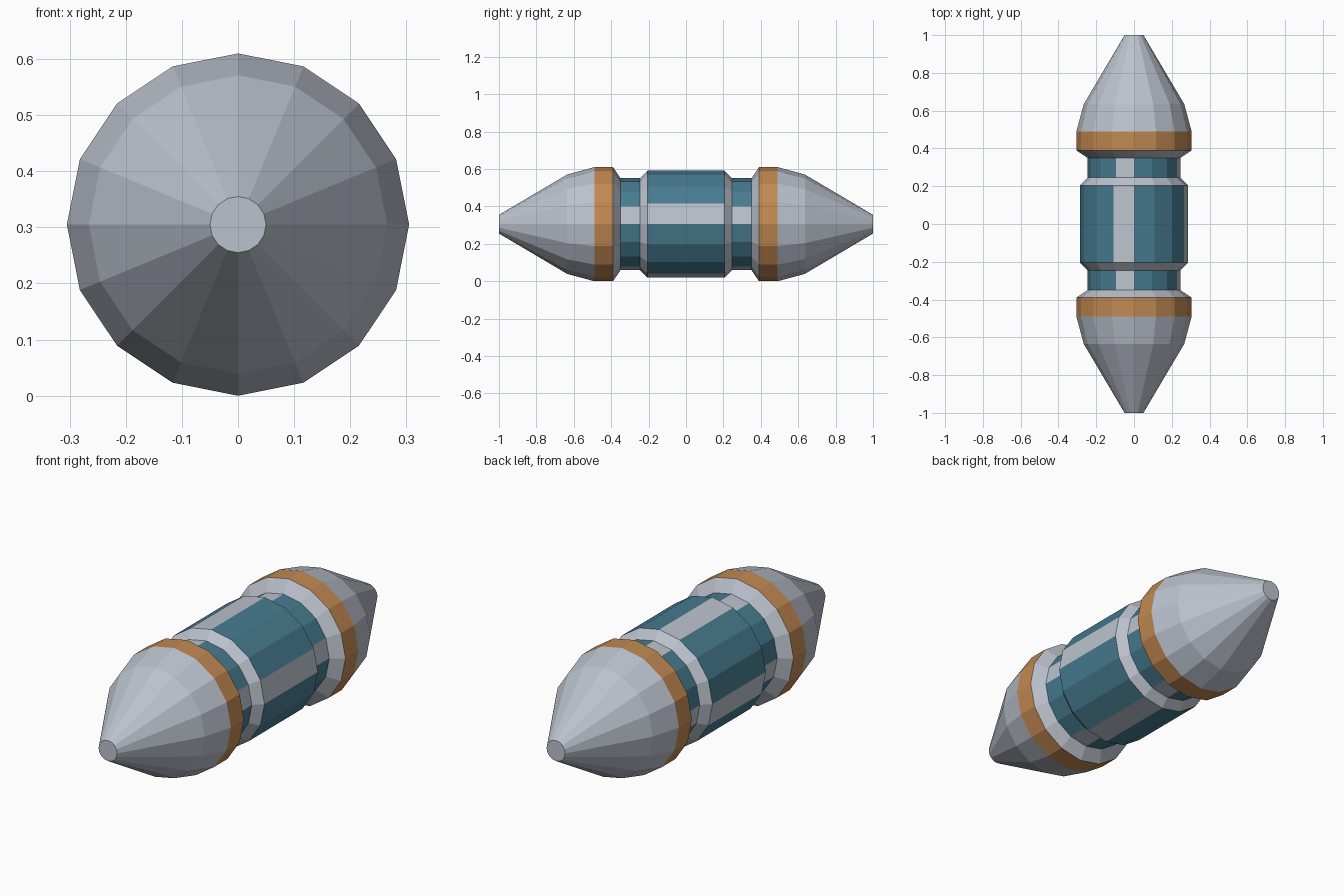
import bpy, bmesh, math

if "Cube" in bpy.data.objects:
    bpy.data.objects.remove(bpy.data.objects["Cube"])

SIDES = 16
RADIUS = 0.305


def material(name, color):
    m = bpy.data.materials.new(name)
    m.diffuse_color = (*color, 1)
    m.use_nodes = True
    m.node_tree.nodes["Principled BSDF"].inputs["Base Color"].default_value = m.diffuse_color
    return m


GREY = material("light grey", (0.50, 0.54, 0.61))
TEAL = material("teal", (0.062, 0.20, 0.28))
ORANGE = material("orange", (0.54, 0.25, 0.085))


def lathe(name, profile, mats, cap=False, striped=False):
    """Spin (y, radius) points about the y axis; a striped part has every fourth side in its second material."""
    bm = bmesh.new()
    rings = []
    for y, r in profile:
        angles = [2 * math.pi * i / SIDES for i in range(SIDES)]
        rings.append([bm.verts.new((r * math.cos(a), y, RADIUS + r * math.sin(a))) for a in angles])
    for a, b in zip(rings, rings[1:]):
        for i in range(SIDES):
            j = (i + 1) % SIDES
            f = bm.faces.new((a[i], b[i], b[j], a[j]))
            f.material_index = 1 if striped and i % 4 == 0 else 0
            f.normal_update()
            c = f.calc_center_median()
            if f.normal.x * c.x + f.normal.z * (c.z - RADIUS) < 0:
                f.normal_flip()
    if cap:
        f = bm.faces.new(rings[-1])
        f.normal_update()
        if f.normal.y * profile[-1][0] < 0:
            f.normal_flip()
    mesh = bpy.data.meshes.new(name)
    bm.to_mesh(mesh)
    bm.free()
    for m in mats:
        mesh.materials.append(m)
    obj = bpy.data.objects.new(name, mesh)
    bpy.context.collection.objects.link(obj)


# Central barrel with four pale stripes
lathe("barrel", [(-0.205, 0.286), (0.205, 0.286)], [TEAL, GREY], striped=True)

# Matching parts at each end
for side, s in (("front", -1), ("back", 1)):
    lathe(side + "_shoulder", [(s * 0.205, 0.286), (s * 0.245, 0.246)], [GREY])
    lathe(side + "_neck", [(s * 0.245, 0.246), (s * 0.35, 0.246)], [TEAL, GREY], striped=True)
    lathe(side + "_collar", [(s * 0.35, 0.246), (s * 0.39, RADIUS)], [GREY])
    lathe(side + "_band", [(s * 0.39, RADIUS), (s * 0.49, RADIUS)], [ORANGE])
    lathe(side + "_nose", [(s * 0.49, RADIUS), (s * 0.635, 0.266), (s * 1.0, 0.05)], [GREY], cap=True)
